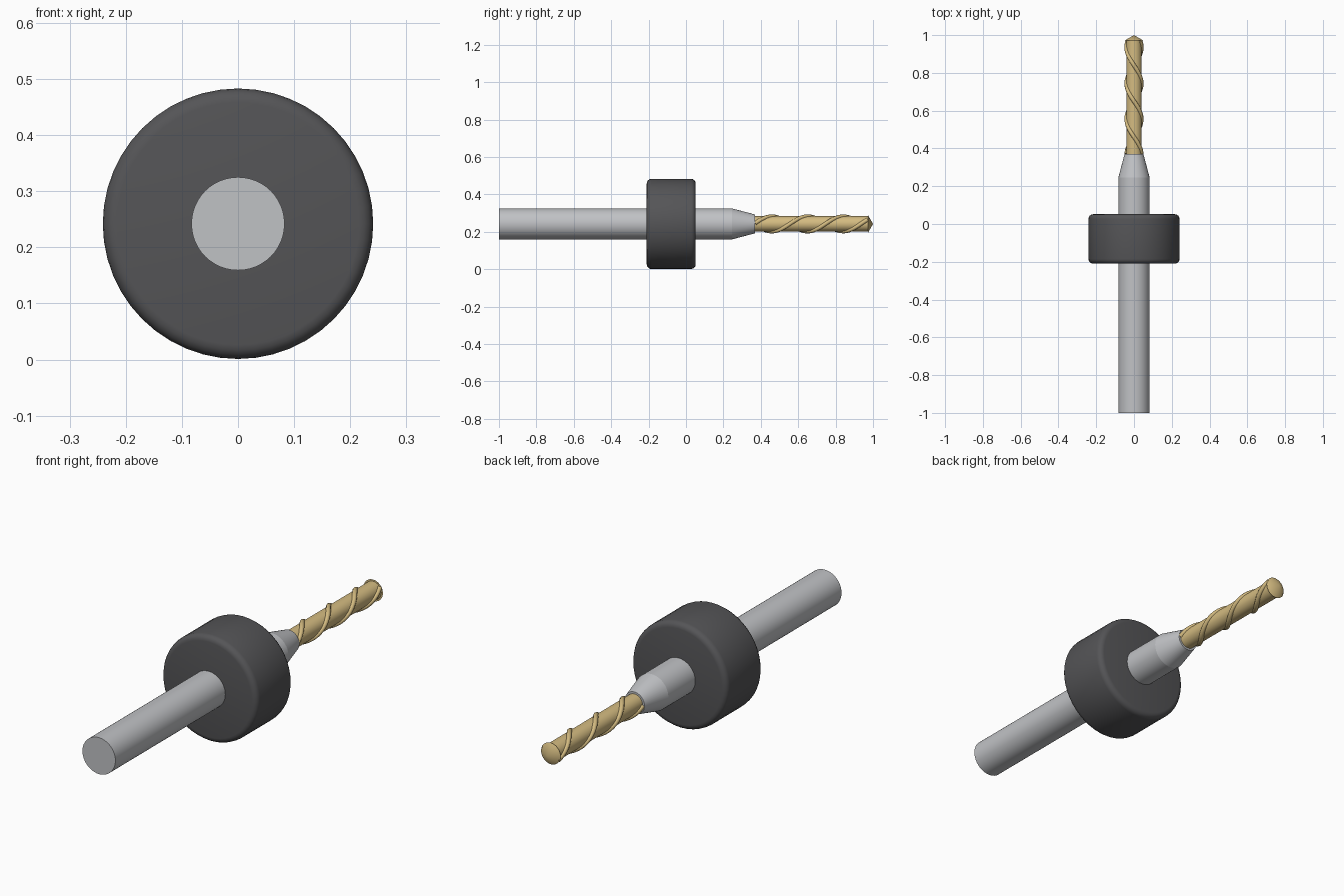
import bpy, math
from mathutils import Vector

cube = bpy.data.objects.get("Cube")
if cube:
    bpy.data.objects.remove(cube)

AXIS_Z = 0.242


def material(name, colour):
    m = bpy.data.materials.new(name)
    m.use_nodes = True
    m.diffuse_color = (*colour, 1)
    m.node_tree.nodes["Principled BSDF"].inputs["Base Color"].default_value = (*colour, 1)
    return m


steel = material("steel grey", (0.53, 0.54, 0.56))
rubber = material("dark grey", (0.09, 0.09, 0.095))
gold = material("gold", (0.66, 0.50, 0.22))


def finish(obj, mat, angle=30):
    obj.data.materials.append(mat)
    bpy.ops.object.select_all(action='DESELECT')
    obj.select_set(True)
    bpy.context.view_layer.objects.active = obj
    bpy.ops.object.shade_smooth_by_angle(angle=math.radians(angle))


def rod(name, y0, y1, r0, r1, mat, sides=48, bevel=0):
    """Cylinder or cone lying along y; r0 at y0, r1 at y1."""
    bpy.ops.mesh.primitive_cone_add(vertices=sides, radius1=r0, radius2=r1, depth=y1 - y0,
                                    location=(0, (y0 + y1) / 2, AXIS_Z),
                                    rotation=(-math.pi / 2, 0, 0))
    obj = bpy.context.object
    obj.name = name
    bpy.ops.object.transform_apply(location=True, rotation=True, scale=True)
    if bevel:
        mod = obj.modifiers.new("rounded rim", 'BEVEL')
        mod.width, mod.segments, mod.limit_method = bevel, 4, 'ANGLE'
        bpy.ops.object.modifier_apply(modifier=mod.name)
    finish(obj, mat)
    return obj


def spiral(name, phase):
    """Raised spiral edge wound round the bit core."""
    start, end, pitch, radius, steps = 0.37, 0.97, 0.38, 0.04, 72
    curve = bpy.data.curves.new(name, 'CURVE')
    curve.dimensions = '3D'
    curve.bevel_depth, curve.bevel_resolution = 0.011, 2
    curve.use_fill_caps = True
    line = curve.splines.new('POLY')
    line.points.add(steps)
    for i, p in enumerate(line.points):
        y = start + (end - start) * i / steps
        a = phase + math.tau * (y - 0.46) / pitch
        p.co = (-radius * math.sin(a), y, AXIS_Z + radius * math.cos(a), 1)
    obj = bpy.data.objects.new(name, curve)
    bpy.context.collection.objects.link(obj)
    bpy.ops.object.select_all(action='DESELECT')
    obj.select_set(True)
    bpy.context.view_layer.objects.active = obj
    bpy.ops.object.convert(target='MESH')
    finish(bpy.context.object, gold, 50)


# Shank, neck and depth collar
rod("shank", -1, 0.245, 0.083, 0.083, steel)
rod("neck", 0.245, 0.37, 0.083, 0.05, steel)
rod("depth_collar", -0.21, 0.052, 0.241, 0.241, rubber, bevel=0.025)

# Bit with two spiral edges and a pointed tip
rod("bit_core", 0.37, 0.975, 0.041, 0.041, gold, 32)
for k in range(2):
    spiral(f"spiral_edge_{k + 1}", k * math.pi)
rod("bit_tip", 0.972, 1, 0.049, 0, gold, 32)
